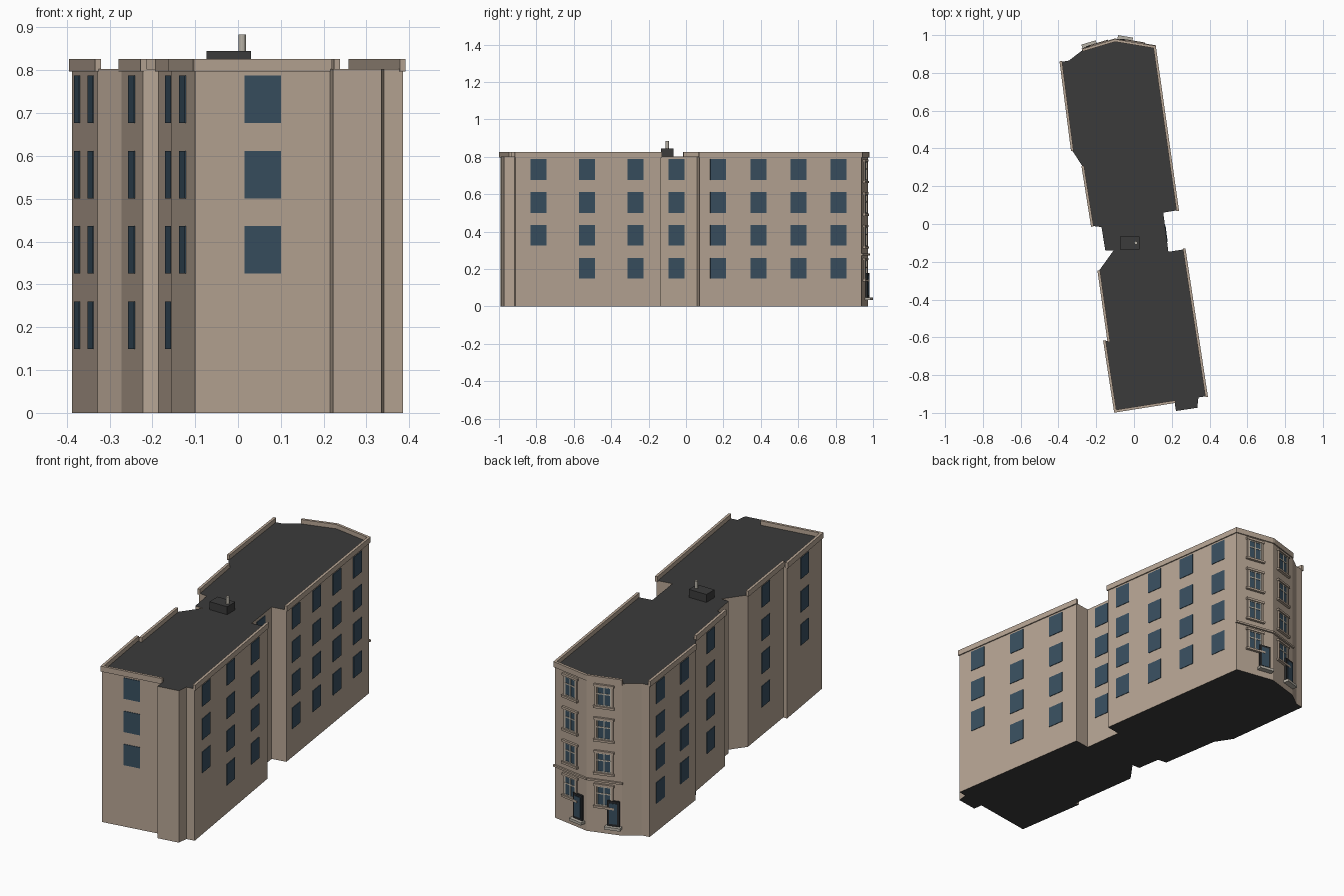
import bpy, bmesh
from mathutils import Vector, Matrix

if "Cube" in bpy.data.objects:
    bpy.data.objects.remove(bpy.data.objects["Cube"])


def material(name, r, g, b):
    m = bpy.data.materials.new(name)
    m.diffuse_color = (r, g, b, 1)
    m.use_nodes = True
    m.node_tree.nodes["Principled BSDF"].inputs["Base Color"].default_value = m.diffuse_color
    return m


WALL = material("tan stone", 0.47, 0.375, 0.295)
ROOF = material("dark roofing", 0.044, 0.044, 0.044)
GLASS = material("blue glass", 0.04, 0.078, 0.115)
CREAM = material("cream trim", 0.55, 0.50, 0.42)
DOOR = material("dark door frame", 0.02, 0.022, 0.024)
STEP = material("pale grey stone", 0.47, 0.44, 0.38)

WALL_TOP, PARAPET_TOP = 0.803, 0.826
ROWS = [0.205, 0.381, 0.556, 0.732]      # window centre heights
WIN_W, WIN_H = 0.086, 0.111

# Footprint, counter-clockwise from the front left corner
PLAN = [(-0.10, -0.992), (0.215, -0.942), (0.222, -0.99), (0.335, -0.973), (0.341, -0.918),
        (0.385, -0.912), (0.267, -0.134), (0.182, -0.147), (0.155, 0.06), (0.232, 0.073),
        (0.11, 0.938), (-0.10, 0.973), (-0.27, 0.922), (-0.345, 0.865), (-0.388, 0.858),
        (-0.328, 0.39), (-0.272, 0.305), (-0.222, -0.01), (-0.172, -0.016), (-0.152, -0.14),
        (-0.108, -0.14), (-0.187, -0.25), (-0.135, -0.62), (-0.157, -0.62)]


def finish(name, bm, mats):
    bmesh.ops.recalc_face_normals(bm, faces=bm.faces)
    me = bpy.data.meshes.new(name)
    bm.to_mesh(me)
    bm.free()
    for m in mats:
        me.materials.append(m)
    ob = bpy.data.objects.new(name, me)
    bpy.context.collection.objects.link(ob)
    return ob


def box(bm, frame, u, n, z):
    """Box in a wall's frame: u along it, n outward, z up; each a (min, max) pair."""
    size = Matrix.Diagonal((u[1] - u[0], n[1] - n[0], z[1] - z[0], 1))
    mid = Matrix.Translation(((u[0] + u[1]) / 2, (n[0] + n[1]) / 2, (z[0] + z[1]) / 2))
    bmesh.ops.create_cube(bm, size=1, matrix=frame @ mid @ size)


def wall(i):
    """Frame and length of wall i, which runs from PLAN[i] to the next point."""
    a = Vector((*PLAN[i], 0))
    b = Vector((*PLAN[(i + 1) % len(PLAN)], 0))
    d = (b - a).normalized()
    m = Matrix(((d.x, d.y, 0, a.x), (d.y, -d.x, 0, a.y), (0, 0, 1, 0), (0, 0, 0, 1)))
    return m, (b - a).length


# Main block: stone walls, dark top and underside
bm = bmesh.new()
base = bm.faces.new([bm.verts.new((x, y, 0)) for x, y in PLAN])
top = bmesh.ops.extrude_face_region(bm, geom=[base], use_keep_orig=True)
bmesh.ops.translate(bm, vec=(0, 0, WALL_TOP),
                    verts=[v for v in top["geom"] if isinstance(v, bmesh.types.BMVert)])
bm.normal_update()
for f in bm.faces:
    f.material_index = 1 if abs(f.normal.z) > 0.5 else 0
finish("building_walls", bm, [WALL, ROOF])

# Parapets on the main walls
bm = bmesh.new()
for i in (0, 5, 9, 10, 11, 14, 16, 21, 23):
    m, length = wall(i)
    box(bm, m, (-0.004, length + 0.004), (-0.008, 0.006), (0.797, PARAPET_TOP))
finish("parapets", bm, [WALL])

# Plain windows: wall -> (positions as fractions of the wall, lowest row)
bm = bmesh.new()


def plain_windows(i, at, first_row=0):
    m, length = wall(i)
    for t in at:
        c = t * length
        for z in ROWS[first_row:]:
            box(bm, m, (c - WIN_W / 2, c + WIN_W / 2), (-0.003, 0.003),
                (z - WIN_H / 2, z + WIN_H / 2))


def fractions(i, ys):
    y0, y1 = PLAN[i][1], PLAN[i + 1][1]
    return [(y - y0) / (y1 - y0) for y in ys]


plain_windows(0, [0.5], 1)
plain_windows(5, fractions(5, [-0.79]), 1)
plain_windows(5, fractions(5, [-0.53, -0.27]))
plain_windows(7, fractions(7, [-0.052]))
plain_windows(9, fractions(9, [0.172, 0.387, 0.60, 0.815]))
plain_windows(14, [0.23, 0.76])
plain_windows(16, [0.5])
plain_windows(21, [0.5])
plain_windows(23, [0.5], 1)
finish("plain_windows", bm, [GLASS])

# Decorated back facade: framed windows, doors, steps and string course
glass, trim, stone, doors, panes, steps = [bmesh.new() for _ in range(6)]
for i, door_at in ((10, 0.162), (11, 0.138)):
    m, length = wall(i)
    c = length / 2
    w, h = 0.041, 0.055
    for z in ROWS:
        z -= 0.008
        box(glass, m, (c - w, c + w), (-0.003, 0.003), (z - h, z + h))
        # stone jambs, lintel and sill
        for s in (-1, 1):
            e = c + s * w
            box(stone, m, (e - 0.005, e + 0.005), (-0.003, 0.008), (z - h, z + h))
        box(stone, m, (c - w - 0.010, c + w + 0.010), (-0.003, 0.011), (z + h - 0.004, z + h + 0.008))
        box(stone, m, (c - w - 0.012, c + w + 0.012), (-0.003, 0.014), (z - h - 0.008, z - h + 0.003))
        # cream glazing bars
        for u in (-0.034, 0, 0.034):
            box(trim, m, (c + u - 0.003, c + u + 0.003), (0, 0.005), (z - h, z + h))
        for dz in (-0.049, 0.012, 0.049):
            box(trim, m, (c - w, c + w), (0, 0.0055), (z + dz - 0.003, z + dz + 0.003))
    # door with dark frame and glazed panel
    u0, u1 = door_at - 0.031, door_at + 0.031
    box(doors, m, (u0, u1), (-0.003, 0.011), (0.045, 0.18))
    box(panes, m, (u0 + 0.011, u1 - 0.011), (0.008, 0.013), (0.06, 0.168))
    box(steps, m, (door_at - 0.04, door_at + 0.04), (-0.003, 0.029), (0.034, 0.048))
    box(stone, m, (-0.005, length + 0.005), (-0.003, 0.009), (0.272, 0.282))
finish("back_window_glass", glass, [GLASS])
finish("back_window_bars", trim, [CREAM])
finish("back_stone_trim", stone, [WALL])
finish("back_doors", doors, [DOOR])
finish("door_panes", panes, [GLASS])
finish("door_steps", steps, [STEP])

# Rooftop housing and vent pipe
bm = bmesh.new()
box(bm, Matrix.Identity(4), (-0.073, 0.03), (-0.134, -0.066), (0.80, 0.845))
finish("roof_housing", bm, [ROOF])
bm = bmesh.new()
bmesh.ops.create_cone(bm, cap_ends=True, segments=12, radius1=0.009, radius2=0.009, depth=0.045,
                      matrix=Matrix.Translation((0.01, -0.1, 0.861)))
finish("roof_vent", bm, [STEP])
